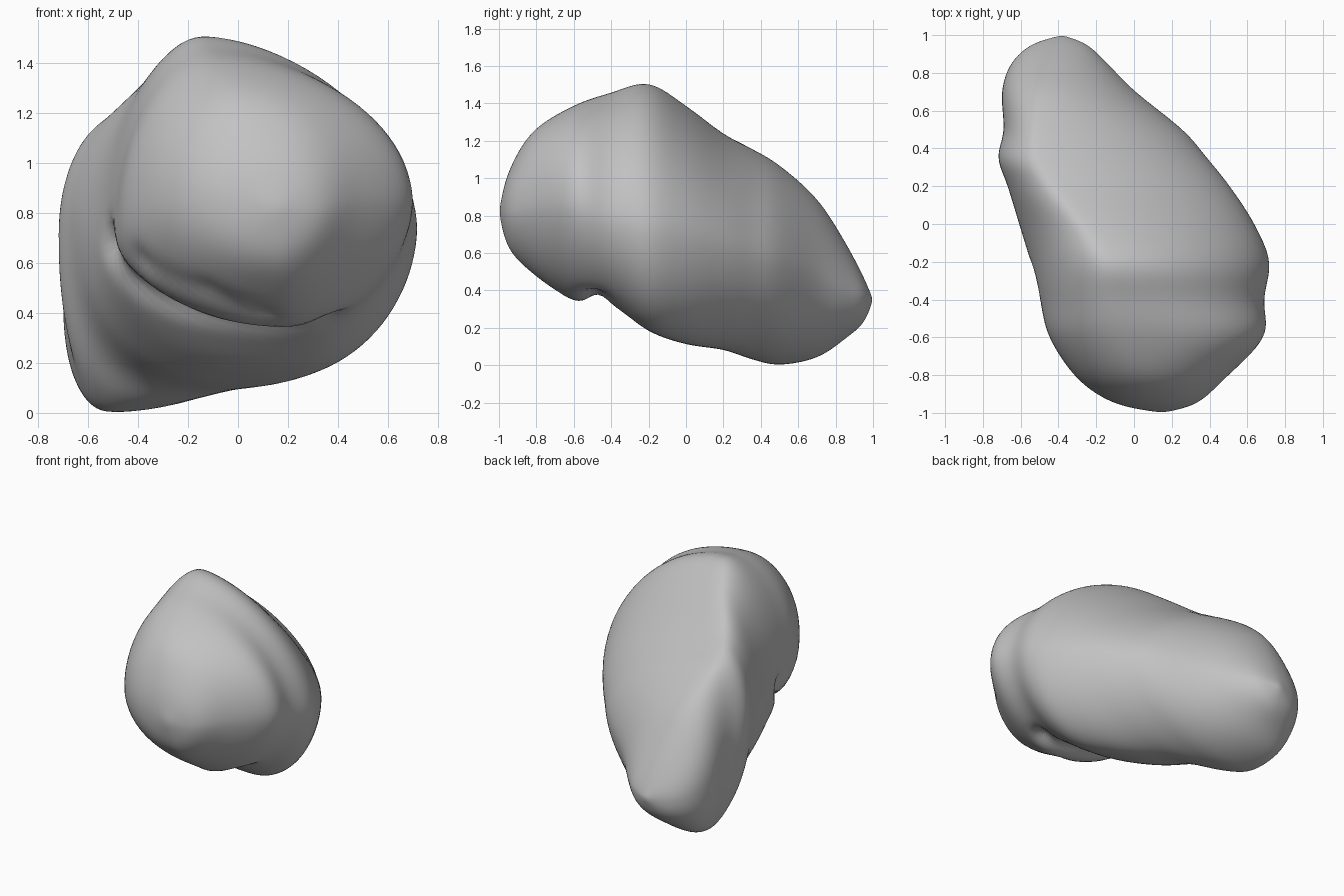
import bpy, bmesh, math
from mathutils import Vector

old = bpy.data.objects.get("Cube")
if old:
    bpy.data.objects.remove(old, do_unlink=True)

# One plain stone colour
stone = bpy.data.materials.new("stone grey")
stone.use_nodes = True
grey = (0.54, 0.54, 0.54, 1)
stone.diffuse_color = grey
stone.node_tree.nodes["Principled BSDF"].inputs["Base Color"].default_value = grey

# Cross-sections from front to back:
# y, x left, x right, z bottom, z top, x of top, x of bottom, z of left, z of right
SECTIONS = [
    (-1, .15, .15, .82, .82, .15, .15, .82, .82),
    (-.95, -.1, .33, .63, 1.03, .1, .16, .85, .82),
    (-.82, -.3, .48, .49, 1.25, .04, .18, .85, .85),
    (-.6, -.45, .69, .34, 1.39, -.05, .2, .8, .86),
    (-.4, -.5, .69, .32, 1.46, -.11, .26, .72, .8),
    (-.2, -.55, .72, .18, 1.51, -.15, .26, .68, .74),
    (0, -.61, .64, .11, 1.39, -.26, .1, .7, .7),
    (.2, -.67, .51, .08, 1.24, -.41, -.12, .75, .65),
    (.35, -.72, .39, .03, 1.16, -.5, -.36, .72, .6),
    (.5, -.69, .26, 0, 1.07, -.51, -.5, .58, .56),
    (.7, -.7, .01, .04, .89, -.47, -.52, .45, .48),
    (.85, -.65, -.14, .14, .66, -.42, -.46, .38, .4),
    (.95, -.54, -.25, .23, .47, -.39, -.4, .35, .37),
    (1, -.38, -.38, .35, .35, -.38, -.38, .35, .35),
]
STEPS, SIDES = 8, 96


def blend(a, b, c, d, t):
    """Smooth curve through b and c."""
    return b + t * (c - a + t * (2*a - 5*b + 4*c - d + t * (3*(b - c) + d - a))) / 2


def rows():
    last = len(SECTIONS) - 1
    for i in range(last):
        four = [SECTIONS[min(max(i + k, 0), last)] for k in (-1, 0, 1, 2)]
        for s in range(STEPS):
            yield [blend(*v, s / STEPS) for v in zip(*four)]
    yield SECTIONS[-1]


def ramp(y, start, end, before, after):
    t = min(max((y - start) / (end - start), 0), 1)
    return before + t * (after - before)


def fullness(y, right, upper):
    """Arc power of a quarter: above 1 is flatter, below 1 is squarer."""
    if upper and right:
        return ramp(y, -.65, -.2, 1, 1.17)
    if upper:          # hollow shoulder behind the head
        return 1 + .2 * math.exp(-((y + .05) / .25) ** 2)
    return ramp(y, -.6, -.3, 1.2, 1.06) if right else ramp(y, -.4, 0, .98, .83)


def ring_point(row, angle):
    """Join the four extreme points of a section with rounded quarter arcs."""
    y, left, right, low, high, top_x, low_x, left_z, right_z = row
    c, s = math.cos(angle), math.sin(angle)
    power = fullness(y, c > 0, s > 0)
    mid_x = top_x if s > 0 else low_x
    mid_z = right_z if c > 0 else left_z
    x = mid_x + abs(c) ** power * ((right if c > 0 else left) - mid_x)
    z = mid_z + abs(s) ** power * ((high if s > 0 else low) - mid_z)
    return Vector((x, y, z))


def groove(co, path, depth, width):
    """Depth of a soft groove that follows a path over the surface."""
    best = 9
    for a, b in zip(path, path[1:]):
        a, b = Vector(a), Vector(b)
        t = min(max((co - a).dot(b - a) / (b - a).length_squared, 0), 1)
        best = min(best, (co - a.lerp(b, t)).length)
    return depth * math.exp(-(best / width) ** 2)


# Stone body, lofted from the cross-sections
bm = bmesh.new()
rings = [[bm.verts.new(ring_point(r, math.tau * (k + .5) / SIDES))
          for k in range(SIDES)] for r in rows()]
for a, b in zip(rings, rings[1:]):
    for k in range(SIDES):
        n = (k + 1) % SIDES
        bm.faces.new((a[k], a[n], b[n], b[k]))
bmesh.ops.remove_doubles(bm, verts=bm.verts, dist=.0005)
for i in range(8):
    bmesh.ops.smooth_vert(bm, verts=bm.verts, factor=.5,
                          use_axis_x=True, use_axis_y=True, use_axis_z=True)
bmesh.ops.recalc_face_normals(bm, faces=bm.faces)
bm.normal_update()

# Folds under the overhanging lip
upper_fold = [(-.35, -.58, .63), (-.1, -.7, .53), (.1, -.66, .43)]
lower_fold = [(-.5, -.3, .68), (-.38, -.36, .53), (-.2, -.42, .41),
              (.1, -.46, .35), (.35, -.49, .37)]
pushes = [(v, v.normal * (groove(v.co, upper_fold, .04, .06)
                          + groove(v.co, lower_fold, .055, .07))) for v in bm.verts]
for v, push in pushes:
    v.co -= push

mesh = bpy.data.meshes.new("stone")
bm.to_mesh(mesh)
bm.free()
mesh.materials.append(stone)
body = bpy.data.objects.new("stone", mesh)
bpy.context.collection.objects.link(body)
bpy.context.view_layer.objects.active = body
body.select_set(True)
bpy.ops.object.shade_smooth_by_angle(angle=math.radians(60))
